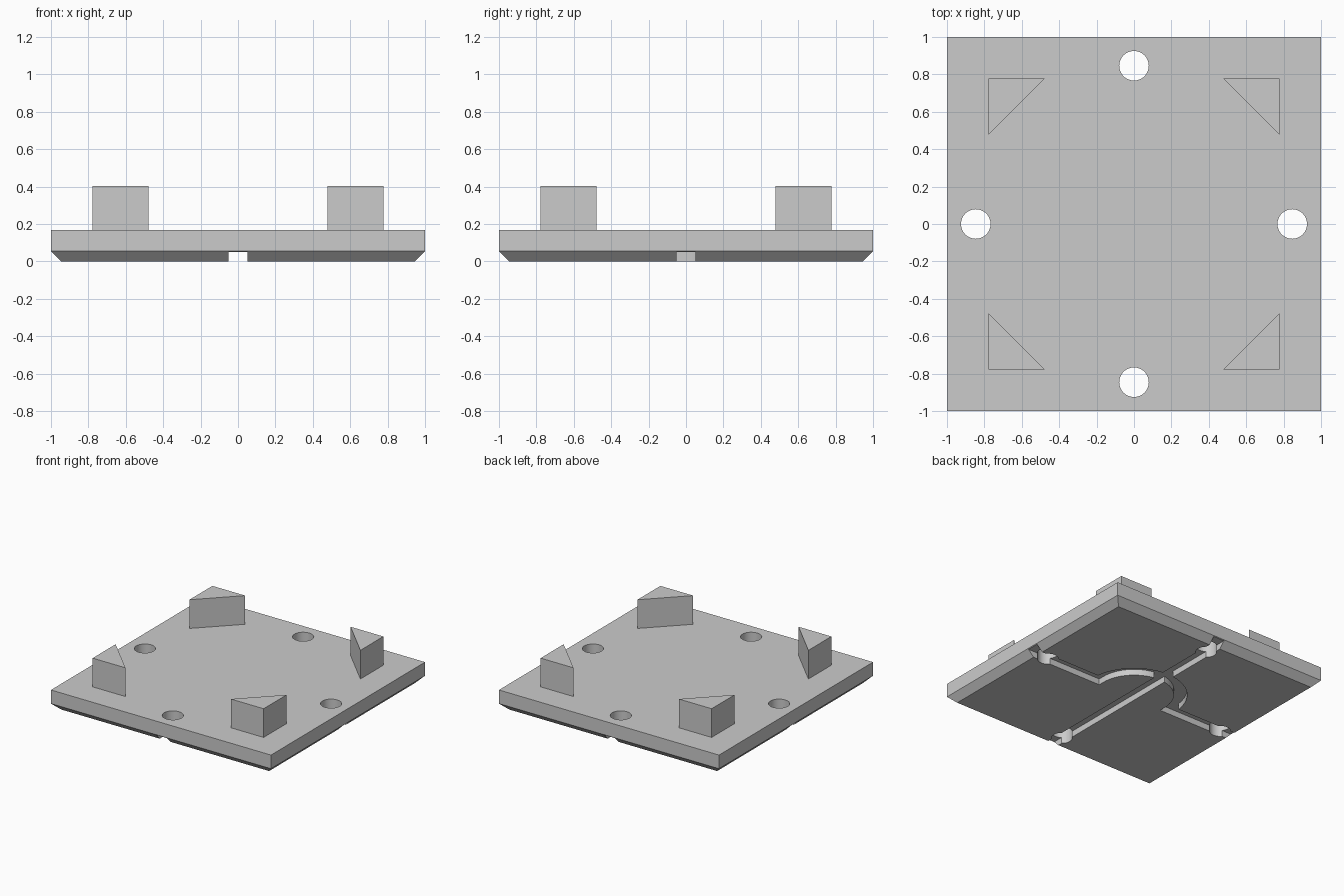
import bpy, bmesh
from math import pi, cos, sin

cube = bpy.data.objects.get("Cube")
if cube:
    bpy.data.objects.remove(cube, do_unlink=True)

grey = bpy.data.materials.new("plain grey")
grey.use_nodes = True
grey.diffuse_color = (0.6, 0.6, 0.6, 1)
grey.node_tree.nodes["Principled BSDF"].inputs["Base Color"].default_value = (0.6, 0.6, 0.6, 1)

EDGE = 0.055      # height and width of the bottom chamfer
TOP = 0.167       # plate top
GROOVE = 0.05     # groove depth and half width
HOLE_AT, HOLE_R = 0.846, 0.079
ARC_IN, ARC_OUT = 0.3, 0.4


def prism(name, outline, z0, z1):
    """Extrude a closed outline from z0 up to z1."""
    bm = bmesh.new()
    face = bm.faces.new([bm.verts.new((x, y, z0)) for x, y in outline])
    ext = bmesh.ops.extrude_face_region(bm, geom=[face])["geom"]
    verts = [v for v in ext if isinstance(v, bmesh.types.BMVert)]
    bmesh.ops.translate(bm, verts=verts, vec=(0, 0, z1 - z0))
    bmesh.ops.recalc_face_normals(bm, faces=bm.faces)
    mesh = bpy.data.meshes.new(name)
    bm.to_mesh(mesh)
    bm.free()
    mesh.materials.append(grey)
    obj = bpy.data.objects.new(name, mesh)
    bpy.context.collection.objects.link(obj)
    return obj


def rect(x0, x1, y0, y1):
    return [(x0, y0), (x1, y0), (x1, y1), (x0, y1)]


def arc(r, start, end, steps, cx=0, cy=0):
    angles = [start + (end - start) * i / steps for i in range(steps + 1)]
    return [(cx + r * cos(a), cy + r * sin(a)) for a in angles]


# Square plate with a chamfered lower edge
plate = prism("base_plate", rect(-1, 1, -1, 1), 0, TOP)
bm = bmesh.new()
bm.from_mesh(plate.data)
bottom = [e for e in bm.edges if all(v.co.z < 0.001 for v in e.verts)]
bmesh.ops.bevel(bm, geom=bottom, offset=EDGE, segments=1, affect='EDGES')
bm.to_mesh(plate.data)
bm.free()

# Underside grooves: one straight, and one that detours along a half ring
cutters = [prism("straight_groove", rect(-GROOVE, GROOVE, -1.2, 1.2), -0.1, GROOVE)]
for s in (-1, 1):
    a, b = sorted((s * ARC_IN, s * 1.2))
    cutters.append(prism("side_groove", rect(a, b, -GROOVE, GROOVE), -0.1, GROOVE))
ring = arc(ARC_OUT, 0, pi, 40) + arc(ARC_IN, pi, 0, 40)
cutters.append(prism("curved_groove", ring, -0.1, GROOVE))

# Four through holes
for x, y in ((1, 0), (-1, 0), (0, 1), (0, -1)):
    circle = arc(HOLE_R, 0, 2 * pi, 48, x * HOLE_AT, y * HOLE_AT)[:-1]
    cutters.append(prism("hole", circle, -0.2, 0.4))

# Cut everything out of the plate, then discard the cutters
for cutter in cutters:
    cutter.hide_render = True
    mod = plate.modifiers.new(cutter.name, 'BOOLEAN')
    mod.operation = 'DIFFERENCE'
    mod.solver = 'EXACT'
    mod.object = cutter
graph = bpy.context.evaluated_depsgraph_get()
cut_mesh = bpy.data.meshes.new_from_object(plate.evaluated_get(graph))
plate.modifiers.clear()
plate.data = cut_mesh
for cutter in cutters:
    bpy.data.objects.remove(cutter, do_unlink=True)

# Smooth the round walls, keep edges sharp
bpy.ops.object.select_all(action='DESELECT')
plate.select_set(True)
bpy.context.view_layer.objects.active = plate
bpy.ops.object.shade_smooth_by_angle(angle=pi / 6)

# Triangular corner posts
for sx, side in ((1, "left"), (-1, "right")):
    for sy, end in ((-1, "front"), (1, "back")):
        corner = [(0.777, 0.777), (0.479, 0.777), (0.777, 0.479)]
        prism(f"{end}_{side}_post", [(sx * x, sy * y) for x, y in corner], TOP, 0.403)
